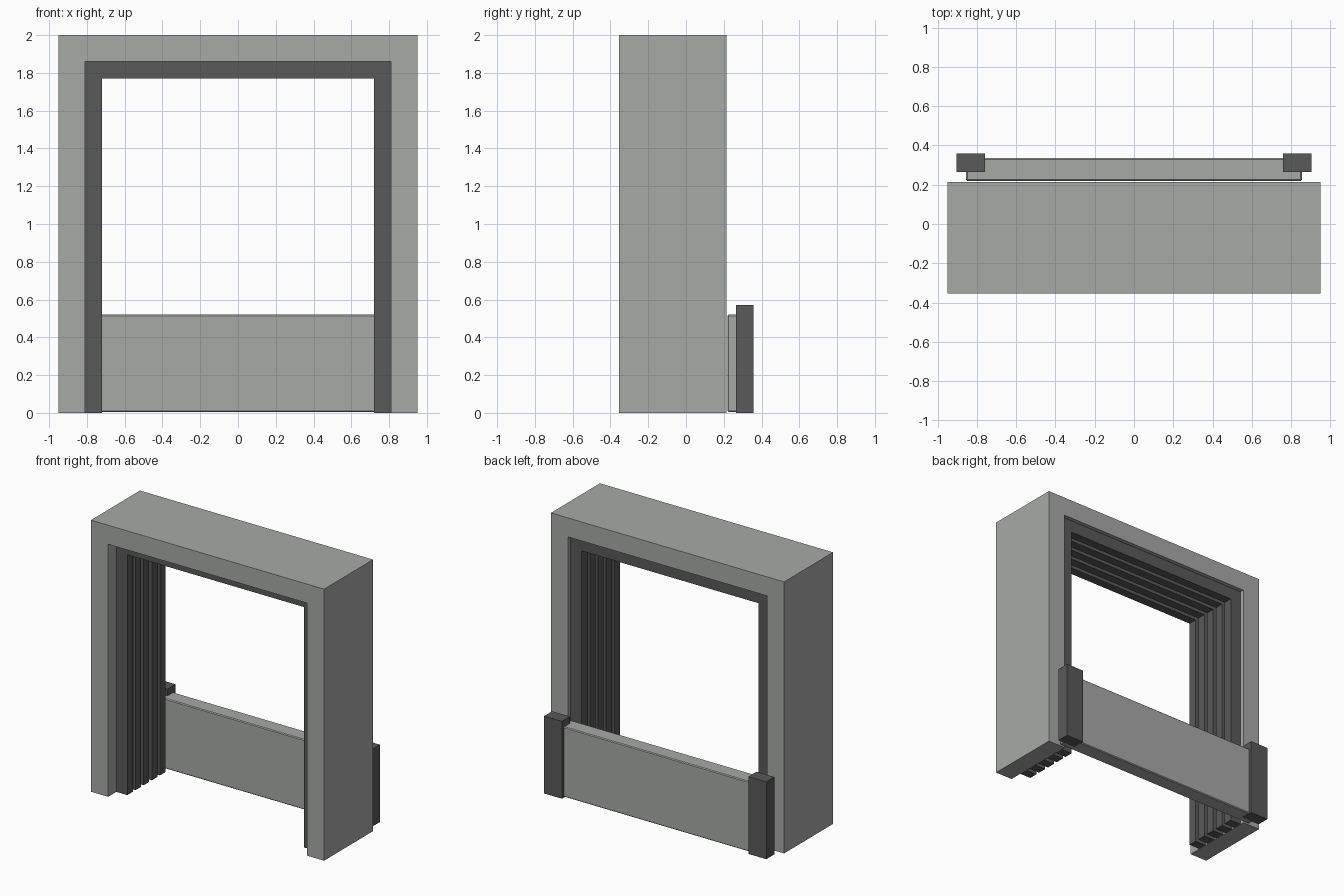
import bpy
import bmesh

cube = bpy.data.objects.get("Cube")
if cube:
    bpy.data.objects.remove(cube, do_unlink=True)


def make_material(name, color):
    mat = bpy.data.materials.new(name)
    mat.use_nodes = True
    mat.diffuse_color = color
    mat.node_tree.nodes["Principled BSDF"].inputs["Base Color"].default_value = color
    return mat


light_grey = make_material("light grey", (0.39, 0.40, 0.39, 1))
dark_grey = make_material("dark grey", (0.10, 0.10, 0.102, 1))


def extrude_profile(name, points, y0, y1, mat):
    """Closed x-z outline extruded from y0 to y1."""
    bm = bmesh.new()
    face = bm.faces.new([bm.verts.new((x, y0, z)) for x, z in points])
    result = bmesh.ops.extrude_face_region(bm, geom=[face])
    verts = [v for v in result["geom"] if isinstance(v, bmesh.types.BMVert)]
    bmesh.ops.translate(bm, verts=verts, vec=(0, y1 - y0, 0))
    bmesh.ops.recalc_face_normals(bm, faces=bm.faces)
    mesh = bpy.data.meshes.new(name)
    bm.to_mesh(mesh)
    bm.free()
    mesh.materials.append(mat)
    obj = bpy.data.objects.new(name, mesh)
    bpy.context.collection.objects.link(obj)
    return obj


def portal(name, outer, top, inner, inner_top, y0, y1, mat):
    """Upside-down U with open bottom."""
    points = [(-outer, 0), (-outer, top), (outer, top), (outer, 0),
              (inner, 0), (inner, inner_top), (-inner, inner_top), (-inner, 0)]
    return extrude_profile(name, points, y0, y1, mat)


def block(name, x0, x1, y0, y1, z0, z1, mat):
    points = [(x0, z0), (x0, z1), (x1, z1), (x1, z0)]
    return extrude_profile(name, points, y0, y1, mat)


# Outer frame
portal("outer_frame", 0.95, 2.0, 0.81, 1.86, -0.355, 0.215, light_grey)

# Row of sealing ribs lining the opening
RIBS, PITCH, WIDTH, START = 5, 0.095, 0.065, -0.26
for i in range(RIBS):
    y = START + i * PITCH
    portal(f"seal_rib_{i + 1}", 0.812, 1.862, 0.72, 1.77, y, y + WIDTH, dark_grey)

# Low barrier panel behind the opening
panel = block("barrier_panel", -0.855, 0.855, 0.22, 0.335, 0.004, 0.52, light_grey)
bevel = panel.modifiers.new("edge_bevel", "BEVEL")
bevel.width = 0.006
bevel.segments = 1

# Bumper posts at both ends of the panel
for side, x0, x1 in (("right", -0.905, -0.76), ("left", 0.76, 0.905)):
    block(f"bumper_post_{side}", x0, x1, 0.265, 0.358, 0, 0.57, dark_grey)
